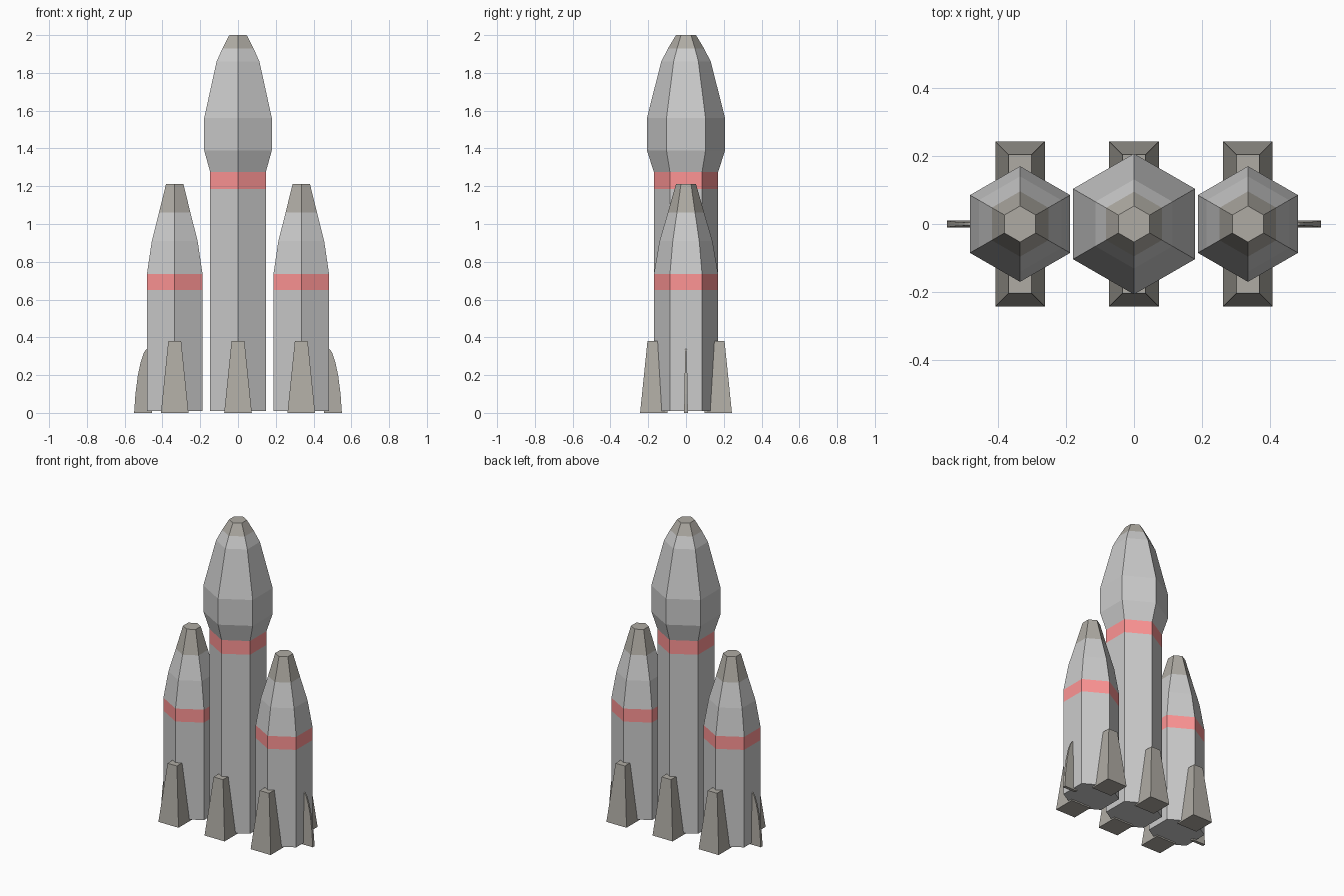
import bpy, bmesh, math

if "Cube" in bpy.data.objects:
    bpy.data.objects.remove(bpy.data.objects["Cube"])


def material(name, rgb):
    m = bpy.data.materials.new(name)
    m.diffuse_color = (*rgb, 1)
    m.use_nodes = True
    m.node_tree.nodes["Principled BSDF"].inputs["Base Color"].default_value = m.diffuse_color
    return m


GREY = material("hull_grey", (0.8, 0.8, 0.8))
RED = material("band_red", (1.0, 0.3, 0.3))
DARK = material("dark_metal", (0.43, 0.41, 0.37))


def finish(name, bm, mats):
    bmesh.ops.recalc_face_normals(bm, faces=bm.faces[:])
    me = bpy.data.meshes.new(name)
    bm.to_mesh(me)
    bm.free()
    for m in mats:
        me.materials.append(m)
    ob = bpy.data.objects.new(name, me)
    bpy.context.collection.objects.link(ob)
    return ob


def hex_body(name, x, profile):
    """Stack of hexagon rings; profile rows are (radius, z, material of the section above)."""
    bm = bmesh.new()
    rings = []
    for r, z, _ in profile:
        angles = [math.radians(90 + 60 * i) for i in range(6)]
        rings.append([bm.verts.new((x + r * math.cos(a), r * math.sin(a), z)) for a in angles])
    for (lo, hi), row in zip(zip(rings, rings[1:]), profile):
        for i in range(6):
            j = (i + 1) % 6
            bm.faces.new((lo[i], lo[j], hi[j], hi[i])).material_index = row[2]
    bm.faces.new(rings[0])
    bm.faces.new(rings[-1]).material_index = profile[-1][2]
    return finish(name, bm, (GREY, RED, DARK))


def foot(name, x, y):
    """Square tapered block at the base of a hull."""
    bm = bmesh.new()
    lo, hi = [[bm.verts.new((x + sx * h, y + sy * h, z))
               for sx, sy in ((-1, -1), (1, -1), (1, 1), (-1, 1))]
              for h, z in ((0.073, 0), (0.034, 0.38))]
    for i in range(4):
        j = (i + 1) % 4
        bm.faces.new((lo[i], lo[j], hi[j], hi[i]))
    bm.faces.new(lo)
    bm.faces.new(hi)
    return finish(name, bm, (DARK,))


def side_fin(name, side):
    """Thin curved fin that gets thinner towards its top."""
    outline = [(0.455, 0), (0.55, 0), (0.543, 0.1), (0.53, 0.2), (0.515, 0.27),
               (0.499, 0.318), (0.487, 0.336), (0.475, 0.341), (0.455, 0.341)]
    bm = bmesh.new()
    a, b = [[bm.verts.new((side * x, s * (0.01 - 0.016 * z), z)) for x, z in outline]
            for s in (-1, 1)]
    n = len(outline)
    for i in range(n):
        j = (i + 1) % n
        bm.faces.new((a[i], a[j], b[j], b[i]))
    bm.faces.new(a)
    bm.faces.new(b)
    return finish(name, bm, (DARK,))


# Central rocket with wide nose fairing
hex_body("core_rocket", 0, [
    (0.17, 0.01, 0), (0.17, 1.185, 1), (0.17, 1.275, 0), (0.207, 1.39, 0),
    (0.207, 1.56, 0), (0.131, 1.86, 0), (0.095, 1.93, 2), (0.053, 2.0, 2)])

# Side boosters with fins
for side, label in ((-1, "left"), (1, "right")):
    hex_body(label + "_booster", side * 0.335, [
        (0.17, 0.01, 0), (0.17, 0.65, 1), (0.17, 0.735, 0),
        (0.14, 0.91, 0), (0.096, 1.06, 2), (0.053, 1.212, 2)])
    side_fin(label + "_fin", side)

# Tapered feet in front of and behind every hull
for x, label in ((-0.335, "left"), (0, "core"), (0.335, "right")):
    foot(label + "_front_foot", x, -0.17)
    foot(label + "_back_foot", x, 0.17)
